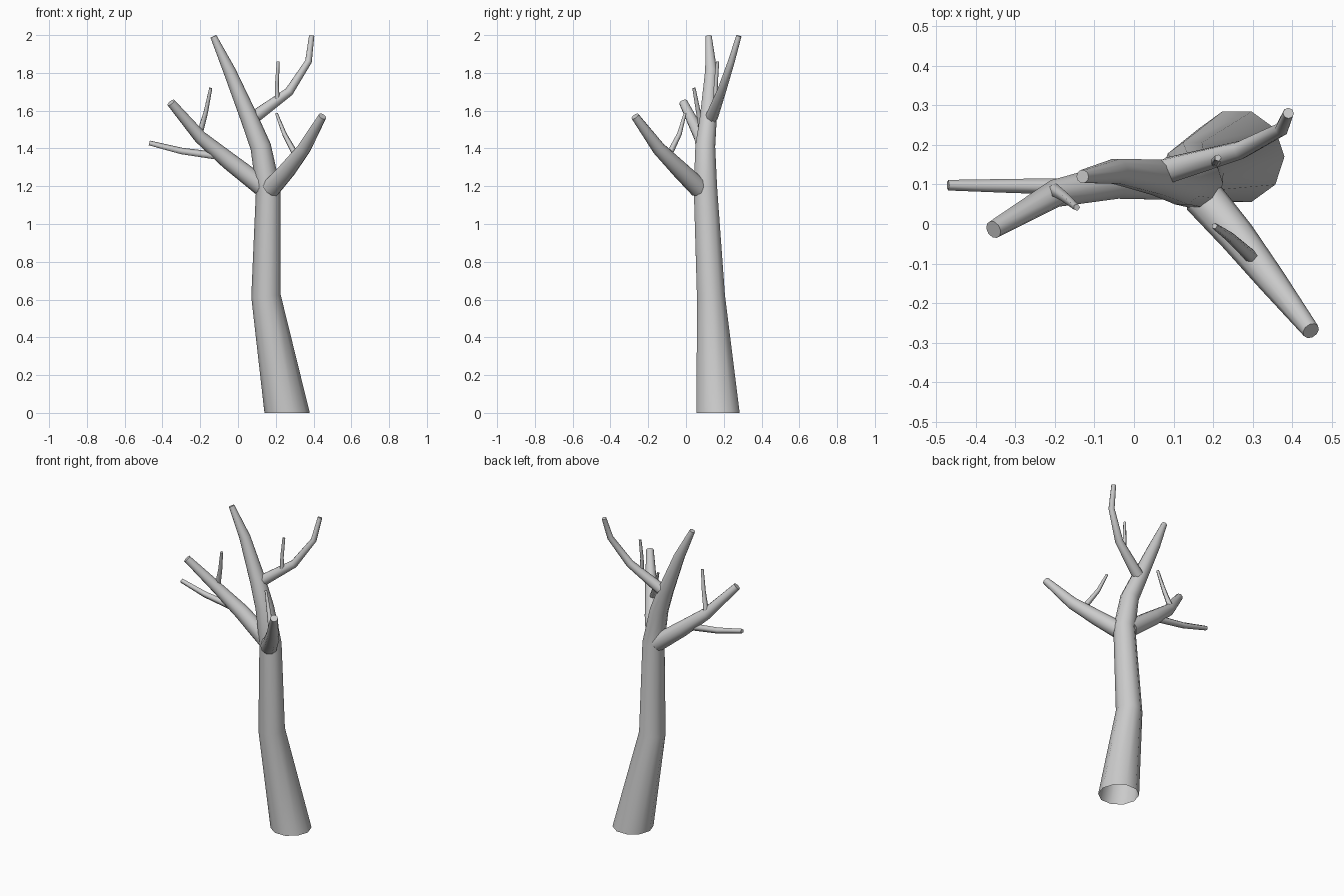
import bpy, bmesh
from math import cos, sin, tau
from mathutils import Vector

UP = Vector((0, 0, 1))


def limb(name, path, sides, level_base=False, cap_base=True):
    """Tapered tube through (x, y, z, radius) points, flat cap at the tip."""
    pts = [Vector(p[:3]) for p in path]
    bm = bmesh.new()
    rings = []
    for i, p in enumerate(pts):
        before = (p - pts[i - 1]).normalized() if i else Vector()
        after = (pts[i + 1] - p).normalized() if i < len(pts) - 1 else Vector()
        tangent = UP if (level_base and i == 0) else (before + after).normalized()
        q = UP.rotation_difference(tangent)
        r = path[i][3]
        rings.append([bm.verts.new(p + q @ Vector((r * cos(tau * k / sides), r * sin(tau * k / sides), 0)))
                      for k in range(sides)])
    for a, b in zip(rings, rings[1:]):
        for k in range(sides):
            n = (k + 1) % sides
            bm.faces.new((a[k], a[n], b[n], b[k])).smooth = True
    bm.faces.new(rings[-1])
    if cap_base:
        bm.faces.new(rings[0][::-1])
    # keep the cut ends crisp
    for ring in (rings[0], rings[-1]):
        for k in range(sides):
            bm.edges.get((ring[k], ring[(k + 1) % sides])).smooth = False
    me = bpy.data.meshes.new(name)
    bm.to_mesh(me)
    bm.free()
    ob = bpy.data.objects.new(name, me)
    bpy.context.collection.objects.link(ob)
    return ob


# Trunk, open underneath
limb("trunk", [(0.26, 0.17, 0, 0.12), (0.148, 0.132, 0.62, 0.078), (0.16, 0.103, 1.19, 0.065),
               (0.12, 0.102, 1.41, 0.055), (0.06, 0.118, 1.56, 0.047),
               (-0.045, 0.133, 1.81, 0.033), (-0.13, 0.12, 1.993, 0.017)],
     10, level_base=True, cap_base=False)

# Main branches
limb("right_branch", [(0.175, 0.068, 1.19, 0.052), (0.26, -0.03, 1.285, 0.046),
                      (0.35, -0.145, 1.4, 0.036), (0.447, -0.27, 1.57, 0.022)], 10)
limb("left_branch", [(0.125, 0.11, 1.2, 0.052), (-0.05, 0.108, 1.335, 0.046),
                     (-0.2, 0.077, 1.46, 0.035), (-0.355, -0.014, 1.643, 0.023)], 10)
limb("upper_branch", [(0.085, 0.135, 1.565, 0.034), (0.27, 0.187, 1.7, 0.024),
                      (0.373, 0.24, 1.86, 0.018), (0.39, 0.28, 1.996, 0.014)], 8)

# Twigs
limb("left_low_twig", [(-0.12, 0.095, 1.36, 0.022), (-0.3, 0.096, 1.385, 0.019), (-0.47, 0.098, 1.428, 0.014)], 5)
limb("left_high_twig", [(-0.205, 0.088, 1.475, 0.018), (-0.172, 0.066, 1.59, 0.013), (-0.145, 0.042, 1.72, 0.009)], 5)
limb("right_twig", [(0.305, -0.09, 1.365, 0.018), (0.245, -0.035, 1.475, 0.013), (0.203, -0.005, 1.585, 0.008)], 5)
limb("upper_twig", [(0.208, 0.155, 1.65, 0.013), (0.205, 0.158, 1.74, 0.011), (0.212, 0.167, 1.86, 0.009)], 5)
